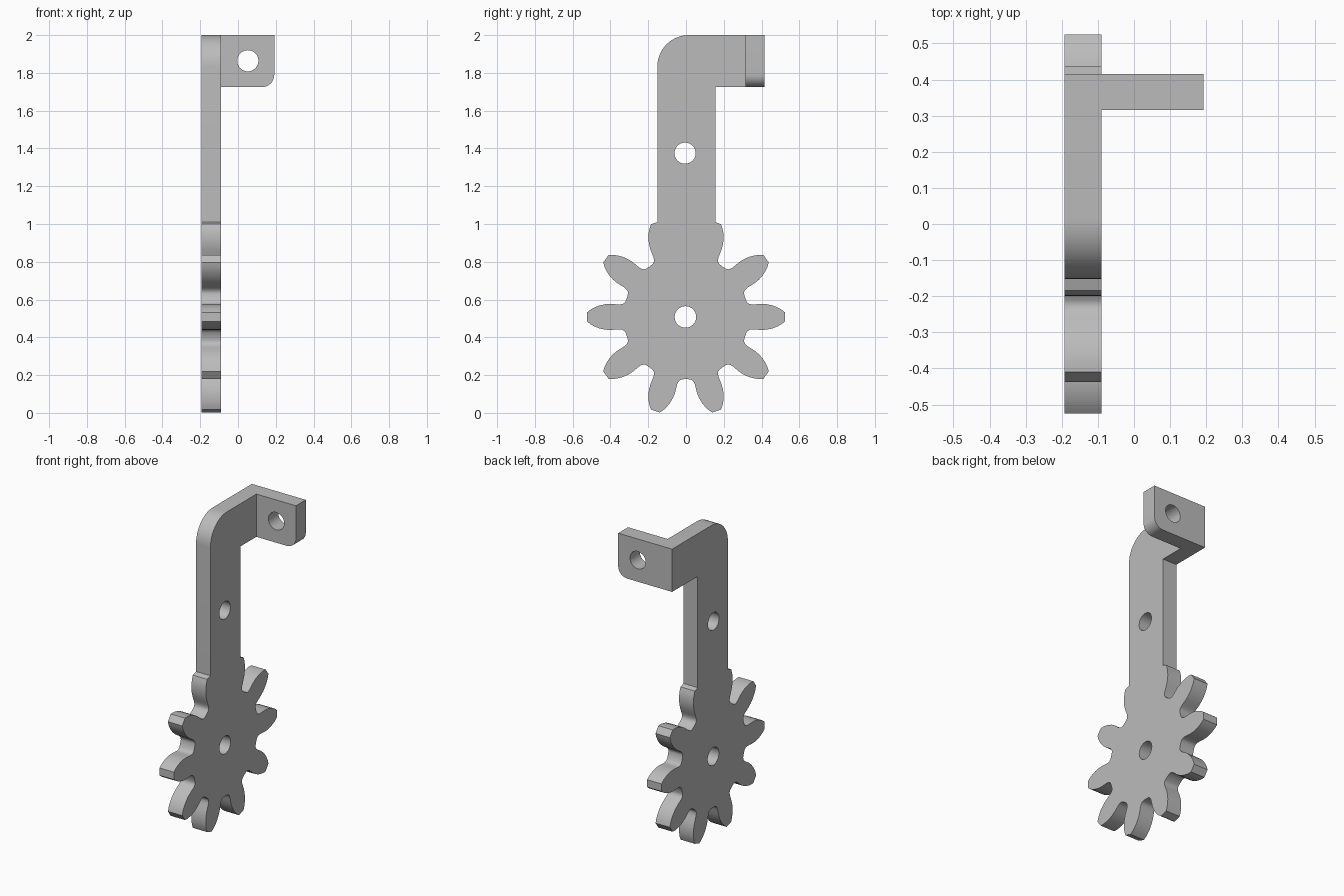
import bpy, bmesh
from math import sin, cos, pi, radians
from mathutils import Vector

cube = bpy.data.objects.get("Cube")
if cube:
    bpy.data.objects.remove(cube, do_unlink=True)

mat = bpy.data.materials.new("plain grey")
mat.use_nodes = True
GREY = (0.5, 0.5, 0.5, 1)
mat.diffuse_color = GREY
mat.node_tree.nodes["Principled BSDF"].inputs["Base Color"].default_value = GREY


def arc(cx, cy, r, start, end, steps):
    """Points on an arc, angles in degrees."""
    angles = [radians(start + (end - start) * i / steps) for i in range(steps + 1)]
    return [(cx + r * cos(a), cy + r * sin(a)) for a in angles]


def circle(cx, cy, r, sides=40):
    return arc(cx, cy, r, 0, 360, sides)[:-1]


def plate(name, loops, place, push):
    """Fill an outline with holes, then extrude it along push."""
    bm = bmesh.new()
    for loop in loops:
        verts = [bm.verts.new(place(u, v)) for u, v in loop]
        for a, b in zip(verts, verts[1:] + verts[:1]):
            bm.edges.new((a, b))
    bmesh.ops.triangle_fill(bm, edges=bm.edges[:], use_beauty=True)
    out = bmesh.ops.extrude_face_region(bm, geom=bm.faces[:], use_keep_orig=True)
    moved = [g for g in out["geom"] if isinstance(g, bmesh.types.BMVert)]
    bmesh.ops.translate(bm, verts=moved, vec=Vector(push))
    bmesh.ops.recalc_face_normals(bm, faces=bm.faces[:])
    mesh = bpy.data.meshes.new(name)
    bm.to_mesh(mesh)
    bm.free()
    mesh.materials.append(mat)
    obj = bpy.data.objects.new(name, mesh)
    bpy.context.collection.objects.link(obj)
    bpy.ops.object.select_all(action="DESELECT")
    obj.select_set(True)
    bpy.context.view_layer.objects.active = obj
    bpy.ops.object.shade_smooth_by_angle(angle=radians(32))
    return obj


# Half a gear tooth from tip to valley: (distance from hub, half width)
HUB_Z = 0.508
half_tooth = [(0.524, 0.024), (0.505, 0.039), (0.485, 0.05), (0.46, 0.06),
              (0.43, 0.067), (0.40, 0.069), (0.37, 0.067), (0.352, 0.066),
              (0.338, 0.068), (0.328, 0.073), (0.321, 0.081), (0.313, 0.102)]


def tooth_side(angle, side):
    """One flank of the tooth at this angle; side is +1 or -1."""
    c, s = cos(angle), sin(angle)
    return [(r * c - side * w * s, HUB_Z + r * s + side * w * c) for r, w in half_tooth]


# Gear outline, clockwise from the tooth right of the arm to the one left of it
gear = []
for i in range(10):
    angle = radians(72 - 36 * i)
    if i > 0:
        gear += tooth_side(angle, 1)[::-1][1:]
    if i < 9:
        gear += tooth_side(angle, -1)

# Arm outline, joined to the gear and closing the loop
arm = [(-0.152, 1.01)]
arm += arc(0.015, 1.833, 0.167, 180, 90, 14)
arm += [(0.415, 2.0), (0.415, 1.725), (0.155, 1.725), (0.155, 1.01)]

plate("gear_arm",
      [gear + arm, circle(-0.003, HUB_Z, 0.057), circle(-0.005, 1.375, 0.056)],
      lambda u, v: (-0.192, u, v), (0.102, 0, 0))

# Mounting tab at the end of the arm
tab = [(-0.09, 2.0), (0.192, 2.0)]
tab += arc(0.127, 1.79, 0.065, 0, -90, 10)
tab += [(-0.09, 1.725)]
plate("mounting_tab", [tab, circle(0.052, 1.864, 0.056)],
      lambda u, v: (u, 0.315, v), (0, 0.1, 0))
